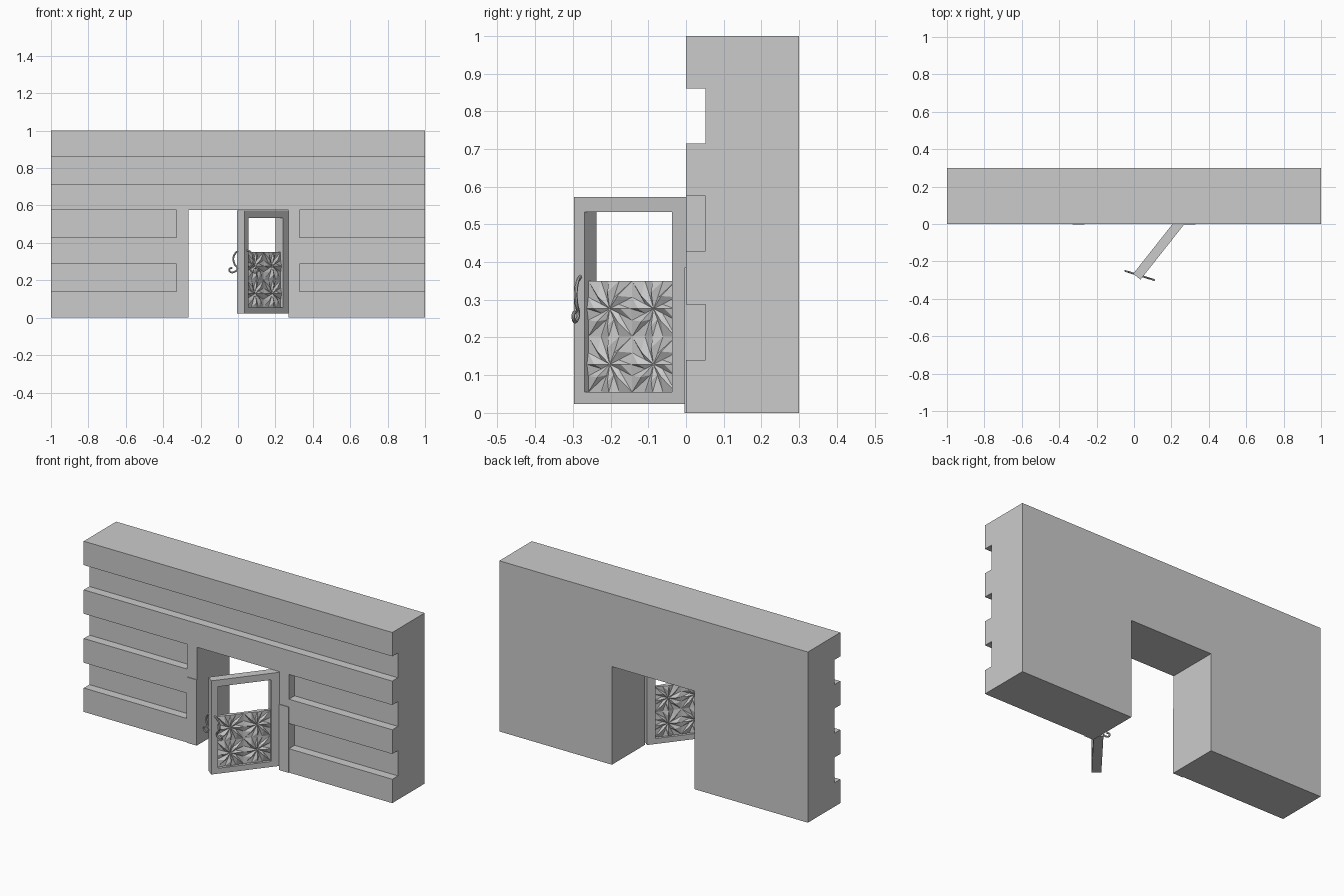
import bpy, bmesh, math
from mathutils import Matrix, Vector

if "Cube" in bpy.data.objects:
    bpy.data.objects.remove(bpy.data.objects["Cube"])


def box(name, x0, x1, y0, y1, z0, z1, matrix=None):
    bm = bmesh.new()
    bmesh.ops.create_cube(bm, size=1)
    bm.transform(Matrix.Translation(((x0 + x1) / 2, (y0 + y1) / 2, (z0 + z1) / 2))
                 @ Matrix.Diagonal((x1 - x0, y1 - y0, z1 - z0, 1)))
    return finish(name, bm, matrix)


def finish(name, bm, matrix=None):
    bmesh.ops.recalc_face_normals(bm, faces=bm.faces)
    me = bpy.data.meshes.new(name)
    bm.to_mesh(me)
    bm.free()
    ob = bpy.data.objects.new(name, me)
    bpy.context.collection.objects.link(ob)
    if matrix:
        ob.matrix_world = matrix
    return ob


def cut(target, *dims, matrix=None):
    cutter = box("cutter", *dims, matrix=matrix)
    cutter.hide_render = True
    bpy.context.view_layer.update()
    mod = target.modifiers.new("cut", 'BOOLEAN')
    mod.operation = 'DIFFERENCE'
    mod.solver = 'EXACT'
    mod.object = cutter
    bpy.context.view_layer.objects.active = target
    bpy.ops.object.modifier_apply(modifier=mod.name)
    bpy.data.objects.remove(cutter)


# Wall with doorway and horizontal front grooves
wall = box("wall", -1, 1, 0, 0.3, 0, 1)
cut(wall, -0.265, 0.27, -0.1, 0.4, -0.1, 0.575)
cut(wall, -1.1, 1.1, -0.1, 0.052, 0.715, 0.86)
for z0, z1 in ((0.14, 0.288), (0.43, 0.575)):
    cut(wall, -1.1, -0.33, -0.1, 0.052, z0, z1)
    cut(wall, 0.33, 1.1, -0.1, 0.052, z0, z1)

# Thin plates on the door jambs
box("left_jamb_plate", -0.33, -0.265, -0.004, 0.002, 0, 0.385)
box("right_jamb_plate", 0.27, 0.33, -0.004, 0.002, 0, 0.385)

# Open door frame: local x runs from the hinge to the free edge
DOOR = Matrix.Translation((0.27, 0, 0)) @ Matrix.Rotation(math.atan2(-0.784, -0.62), 4, 'Z')
U0, U1, Z0, Z1, THICK = 0.047, 0.343, 0.055, 0.35, 0.05
frame = box("door_frame", 0, 0.379, -THICK, 0, 0.023, 0.572, DOOR)
cut(frame, U0, U1, -0.1, 0.1, Z0, 0.533, matrix=DOOR)

# Lower door panel: two-by-two faceted star tiles on both faces
bm = bmesh.new()
cw, ch = (U1 - U0) / 2, (Z1 - Z0) / 2
for side in (1, -1):
    for i in range(2):
        for j in range(2):
            cx, cz = U0 + (i + 0.5) * cw, Z0 + (j + 0.5) * ch

            def vert(a, b, h):
                y = -THICK / 2 + side * (0.009 + h)
                return bm.verts.new((cx + a * cw / 2, y, cz + b * ch / 2))

            centre = vert(0, 0, 0.002)
            outer, inner = [], []
            for k in range(16):
                ang = k * math.pi / 8
                c, s = math.cos(ang), math.sin(ang)
                m = max(abs(c), abs(s))
                outer.append(vert(c / m, s / m, 0.006 if k % 4 == 0 else 0))
                r = 0.65 if k % 4 == 2 else 0.6 if k % 4 == 0 else 0.42
                inner.append(vert(c * r, s * r, 0.012 if k % 2 == 0 else 0))
            for k in range(16):
                n = (k + 1) % 16
                bm.faces.new((centre, inner[k], inner[n]))
                bm.faces.new((inner[k], outer[k], outer[n]))
                bm.faces.new((inner[k], outer[n], inner[n]))
bmesh.ops.remove_doubles(bm, verts=bm.verts, dist=0.0005)
border = [e for e in bm.edges if e.is_boundary]
bmesh.ops.bridge_loops(bm, edges=border)
finish("star_panel", bm, DOOR)

# Curled handles on both door faces
PROFILE = [(0.015, 0.362), (0.038, 0.352), (0.057, 0.322), (0.051, 0.287), (0.035, 0.263),
           (0.05, 0.246), (0.074, 0.245), (0.08, 0.26), (0.064, 0.267)]
handles = []
for name, sign in (("outer_handle", 1), ("inner_handle", -1)):
    cu = bpy.data.curves.new(name, 'CURVE')
    cu.dimensions = '3D'
    cu.bevel_depth = 0.005
    cu.bevel_resolution = 2
    cu.use_fill_caps = True
    sp = cu.splines.new('BEZIER')
    sp.resolution_u = 6
    sp.bezier_points.add(len(PROFILE) - 1)
    for p, (s, z) in zip(sp.bezier_points, PROFILE):
        p.co = Vector((0.03 + 0.954 * s * sign, -0.275 - 0.298 * s * sign, z))
        p.handle_left_type = p.handle_right_type = 'AUTO'
    ob = bpy.data.objects.new(name, cu)
    bpy.context.collection.objects.link(ob)
    handles.append(ob)
bpy.ops.object.select_all(action='DESELECT')
for ob in handles:
    ob.select_set(True)
bpy.context.view_layer.objects.active = handles[0]
bpy.ops.object.convert(target='MESH')
bpy.ops.object.shade_smooth_by_angle()
